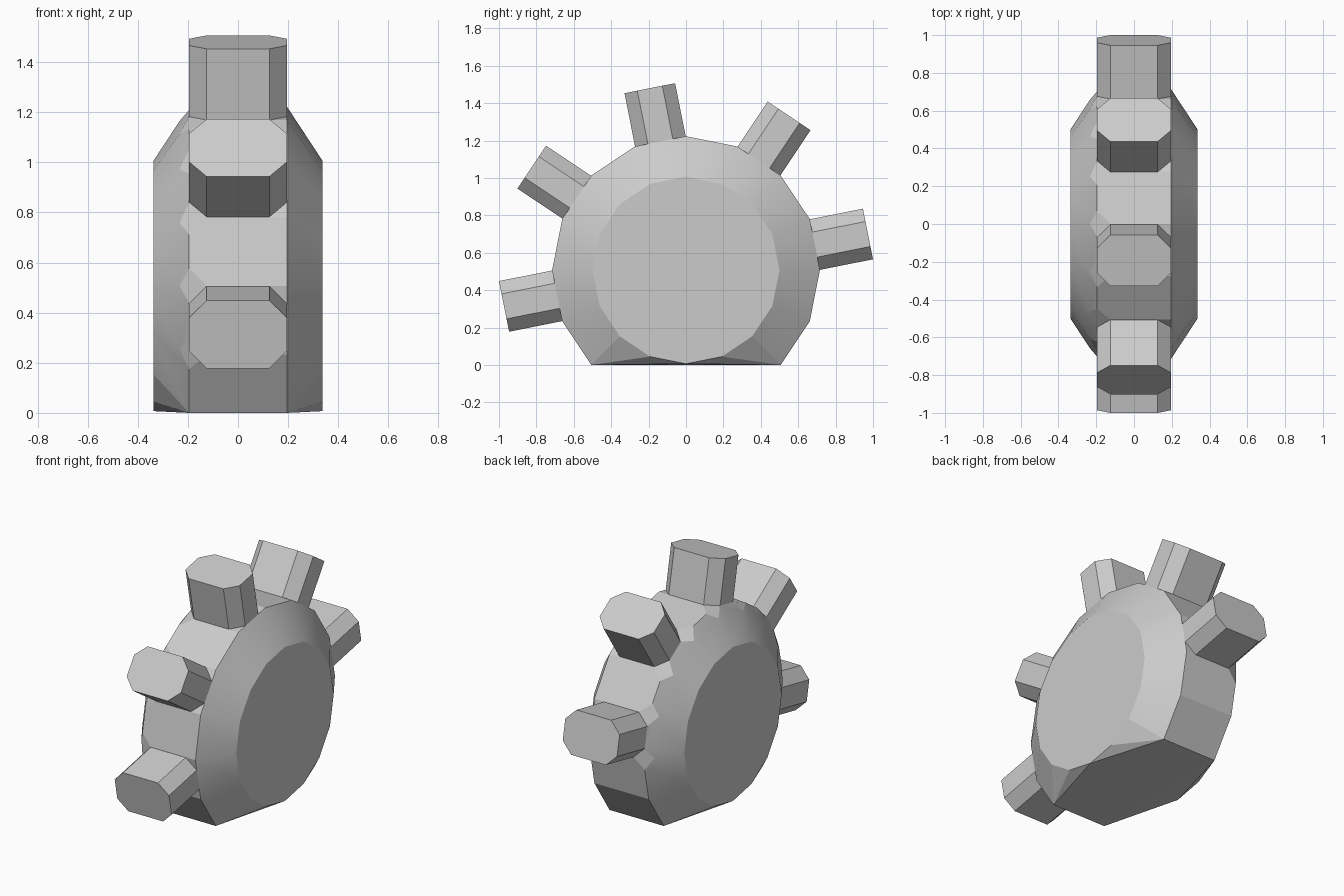
import bpy, bmesh
from math import sin, cos, radians
from mathutils import Vector

cube = bpy.data.objects.get("Cube")
if cube:
    bpy.data.objects.remove(cube, do_unlink=True)

CENTRE_Z = 0.507
STEP = 22.5
RIM_R, CAP_R = 0.716, 0.5
RIM_X, CAP_X = 0.195, 0.337
CHAMFER = 0.07

grey = bpy.data.materials.new("plain_grey")
grey.use_nodes = True
colour = (0.6, 0.6, 0.6, 1)
grey.diffuse_color = colour
grey.node_tree.nodes["Principled BSDF"].inputs["Base Color"].default_value = colour


def ring_point(x, radius, degrees):
    a = radians(degrees)
    return Vector((x, radius * cos(a), max(0, CENTRE_Z + radius * sin(a))))


def finish(bm, name):
    bmesh.ops.recalc_face_normals(bm, faces=bm.faces)
    mesh = bpy.data.meshes.new(name)
    bm.to_mesh(mesh)
    bm.free()
    mesh.materials.append(grey)
    obj = bpy.data.objects.new(name, mesh)
    bpy.context.collection.objects.link(obj)


# Drum: sixteen-sided with a flat foot and sloping shoulders
bm = bmesh.new()
rims = []
for side in (-1, 1):
    rim = [bm.verts.new(ring_point(side * RIM_X, RIM_R, -45 + STEP * i)) for i in range(13)]
    for v in (rim[0], rim[-1]):
        v.co.z = 0
    cap = [bm.verts.new(ring_point(side * CAP_X, CAP_R, -45 + STEP * i)) for i in range(16)]
    bm.faces.new(cap)
    for i in range(12):
        bm.faces.new((rim[i], rim[i + 1], cap[i + 1], cap[i])).smooth = True
    # Undercut fans joining the cap to the foot
    for corner, a, b in ((12, 12, 13), (12, 13, 14), (0, 14, 15), (0, 15, 0)):
        bm.faces.new((rim[corner], cap[a], cap[b]))
    bm.faces.new((rim[0], rim[12], cap[14]))
    rims.append(rim)

right, left = rims
for i in range(13):
    j = (i + 1) % 13
    bm.faces.new((right[i], right[j], left[j], left[i]))

# Clipped corners along one rim
bmesh.ops.bevel(bm, geom=right[2:12], offset=CHAMFER, offset_type='OFFSET',
                segments=1, profile=0.5, affect='VERTICES')
finish(bm, "drum_body")

# Pegs: chamfered blocks standing on every other facet
HALF_X, HALF_T = RIM_X, 0.138
TOP, BASE = 0.992, 0.64
section = []
for sx, st in ((1, 1), (-1, 1), (-1, -1), (1, -1)):
    pair = [(sx * HALF_X, st * (HALF_T - CHAMFER)), (sx * (HALF_X - CHAMFER), st * HALF_T)]
    section += pair if sx * st > 0 else pair[::-1]

for n in range(5):
    a = radians(STEP / 2 + 45 * n)
    outward = Vector((0, cos(a), sin(a)))
    tangent = Vector((0, -sin(a), cos(a)))
    bm = bmesh.new()
    loops = []
    for reach in (BASE, TOP):
        origin = Vector((0, 0, CENTRE_Z)) + outward * reach
        loops.append([bm.verts.new(origin + Vector((x, 0, 0)) + tangent * t) for x, t in section])
    low, high = loops
    bm.faces.new(low)
    bm.faces.new(high)
    for i in range(8):
        j = (i + 1) % 8
        bm.faces.new((low[i], low[j], high[j], high[i]))
    finish(bm, f"peg_{n + 1}")
